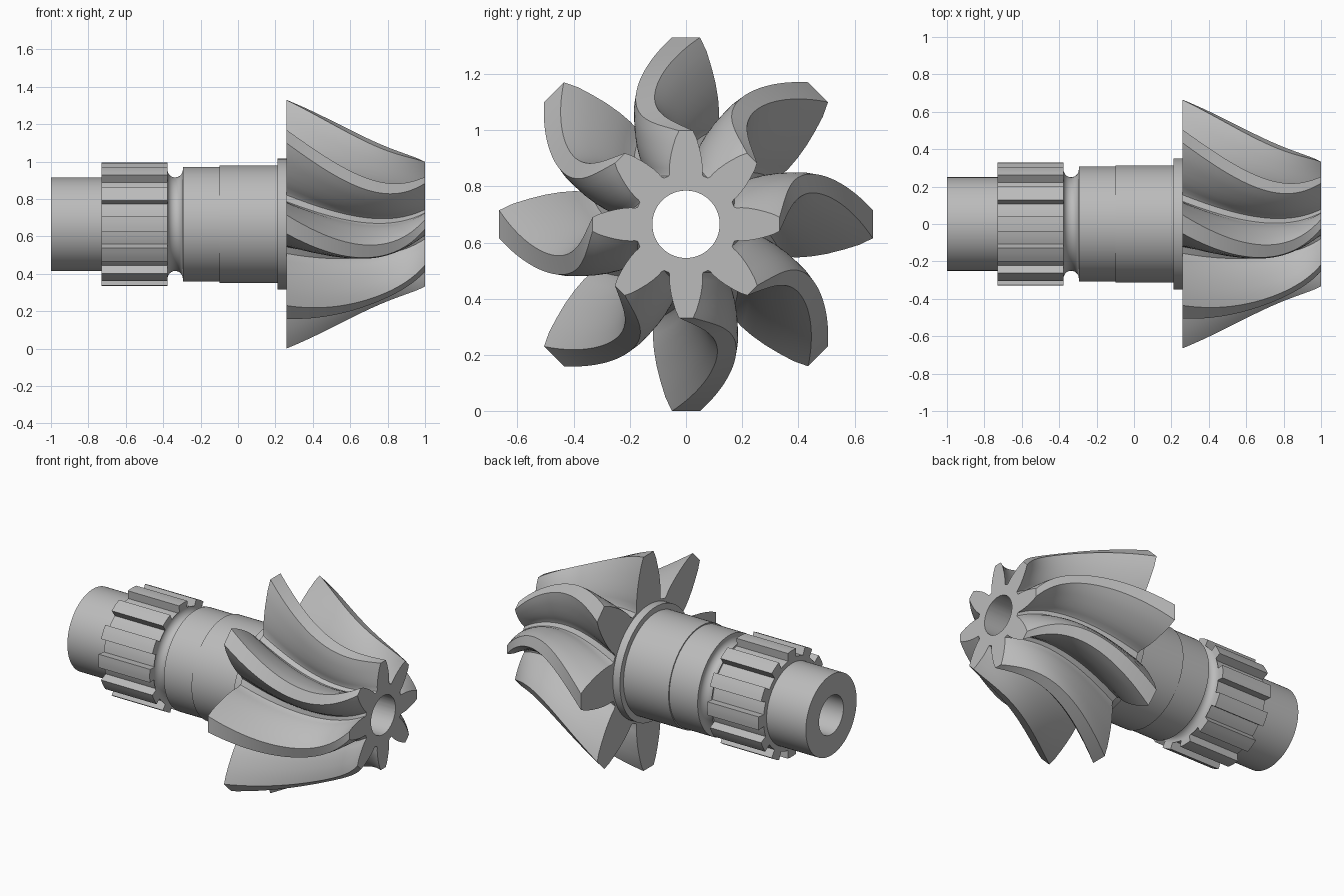
import bpy, bmesh
from math import sin, cos, radians, pi

cube = bpy.data.objects.get("Cube")
if cube:
    bpy.data.objects.remove(cube, do_unlink=True)

AXIS_Z = 0.665
BORE = 0.12

steel = bpy.data.materials.new("grey_steel")
steel.use_nodes = True
colour = (0.5, 0.5, 0.5, 1)
steel.diffuse_color = colour
steel.node_tree.nodes["Principled BSDF"].inputs["Base Color"].default_value = colour


def loft(name, sections, bore):
    """Skin (x, [(radius, angle)]) sections along the x axis, hollow inside."""
    def ring(x, outline):
        return [bm.verts.new((x, r * cos(a), AXIS_Z + r * sin(a))) for r, a in outline]

    def hole(section):
        return section[0], [(bore, a) for r, a in section[1]]

    bm = bmesh.new()
    rings = [ring(*s) for s in [hole(sections[0])] + sections + [hole(sections[-1])]]
    n = len(rings[0])
    for a, b in zip(rings, rings[1:] + rings[:1]):
        for i in range(n):
            j = (i + 1) % n
            bm.faces.new((a[i], a[j], b[j], b[i]))
    bmesh.ops.recalc_face_normals(bm, faces=bm.faces)
    mesh = bpy.data.meshes.new(name)
    bm.to_mesh(mesh)
    bm.free()
    mesh.materials.append(steel)
    obj = bpy.data.objects.new(name, mesh)
    bpy.context.collection.objects.link(obj)
    bpy.ops.object.select_all(action='DESELECT')
    obj.select_set(True)
    bpy.context.view_layer.objects.active = obj
    bpy.ops.object.shade_smooth_by_angle(angle=radians(30))
    return obj


def circle(r, n=96):
    return [(r, 2 * pi * i / n) for i in range(n)]


def toothed(half, count):
    """Repeat a symmetric tooth, given as (radius, half angle) from tip to root."""
    tooth = [(r, -a) for r, a in reversed(half)] + half
    return [(r, radians(a + 360 * k / count)) for k in range(count) for r, a in tooth]


# Stepped shaft with a rounded relief groove
groove = [(-0.336 - 0.041 * cos(pi * i / 16), 0.292 - 0.042 * sin(pi * i / 16))
          for i in range(17)]
steps = [(-1, 0.25), (-0.73, 0.25), (-0.73, 0.275), (-0.377, 0.275)] + groove + [
    (-0.295, 0.307), (-0.1, 0.307), (-0.1, 0.314), (0.21, 0.314),
    (0.21, 0.35), (0.258, 0.35)]
loft("stepped_shaft", [(x, circle(r)) for x, r in steps], BORE)

# Drive spline
spline = toothed([(0.33, 2.5), (0.33, 7.2), (0.28, 7.6), (0.28, 12)], 12)
loft("drive_spline", [(-0.73, spline), (-0.377, spline)], 0.24)

# Tapered gear with bowed spiral teeth
tooth_half = [(1, 4.3), (0.93, 6.8), (0.85, 9.2), (0.77, 11.8), (0.69, 14.4),
              (0.62, 16.6), (0.57, 17.8), (0.545, 19.5)]
gear_outline = toothed(tooth_half, 8)
sections = []
STEPS = 40
for i in range(STEPS + 1):
    t = i / STEPS
    tip = 0.667 - 0.333 * t
    twist = 0.072 * 4 * t * (1 - t) / tip ** 2
    sections.append((0.258 + 0.742 * t, [(r * tip, a + twist) for r, a in gear_outline]))
loft("spiral_gear", sections, BORE)
